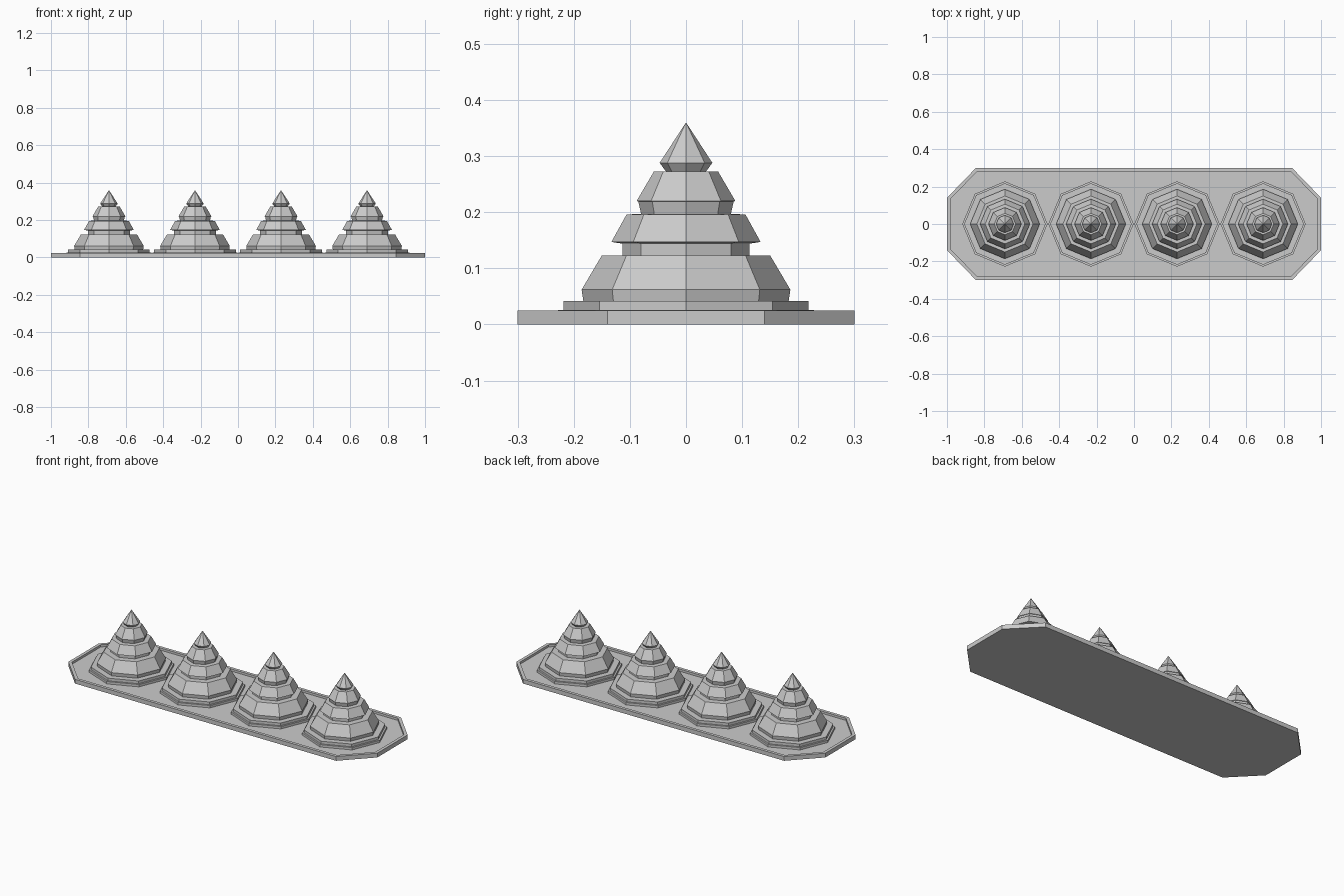
import bpy
from math import cos, sin, pi

if "Cube" in bpy.data.objects:
    bpy.data.objects.remove(bpy.data.objects["Cube"])


def make_object(name, verts, faces):
    mesh = bpy.data.meshes.new(name)
    mesh.from_pydata(verts, [], faces)
    mesh.update()
    obj = bpy.data.objects.new(name, mesh)
    bpy.context.collection.objects.link(obj)
    return obj


def loft(name, rings, apex=None):
    """Join stacked rings of points, closing the bottom and top."""
    n = len(rings[0])
    verts = [p for ring in rings for p in ring]
    faces = [tuple(reversed(range(n)))]
    for k in range(len(rings) - 1):
        for i in range(n):
            j = (i + 1) % n
            faces.append((k*n + i, k*n + j, (k+1)*n + j, (k+1)*n + i))
    last = (len(rings) - 1) * n
    if apex:
        verts.append(apex)
        faces += [(last + i, last + (i + 1) % n, len(verts) - 1) for i in range(n)]
    else:
        faces.append(tuple(range(last, last + n)))
    return make_object(name, verts, faces)


def tray_ring(inset, z):
    x, y = 1.0 - inset, 0.3 - inset
    cx, cy = 0.845 - inset * 0.41, 0.14 - inset * 0.41
    return [(x, -cy, z), (x, cy, z), (cx, y, z), (-cx, y, z),
            (-x, cy, z), (-x, -cy, z), (-cx, -y, z), (cx, -y, z)]


# Long chamfered tray with a thin raised rim
FLOOR = 0.012
loft("tray", [tray_ring(0, 0), tray_ring(0, 0.025),
              tray_ring(0.018, 0.025), tray_ring(0.018, FLOOR)])

# Eight-sided stepped cone: radius, height from base to tip
PROFILE = [(0.228, FLOOR - 0.002), (0.228, 0.026), (0.218, 0.026), (0.218, 0.042),
           (0.183, 0.042), (0.186, 0.062), (0.150, 0.123),
           (0.113, 0.123), (0.113, 0.144), (0.133, 0.147), (0.106, 0.196),
           (0.080, 0.197), (0.085, 0.219), (0.088, 0.220), (0.057, 0.273),
           (0.036, 0.273), (0.047, 0.288)]

# Row of four identical cones
for index, x in enumerate((-0.69, -0.23, 0.23, 0.69)):
    rings = [[(r * cos(i * pi / 4), r * sin(i * pi / 4), z) for i in range(8)]
             for r, z in PROFILE]
    cone = loft(f"stepped_cone_{index + 1}", rings, (0, 0, 0.36))
    cone.location.x = x
